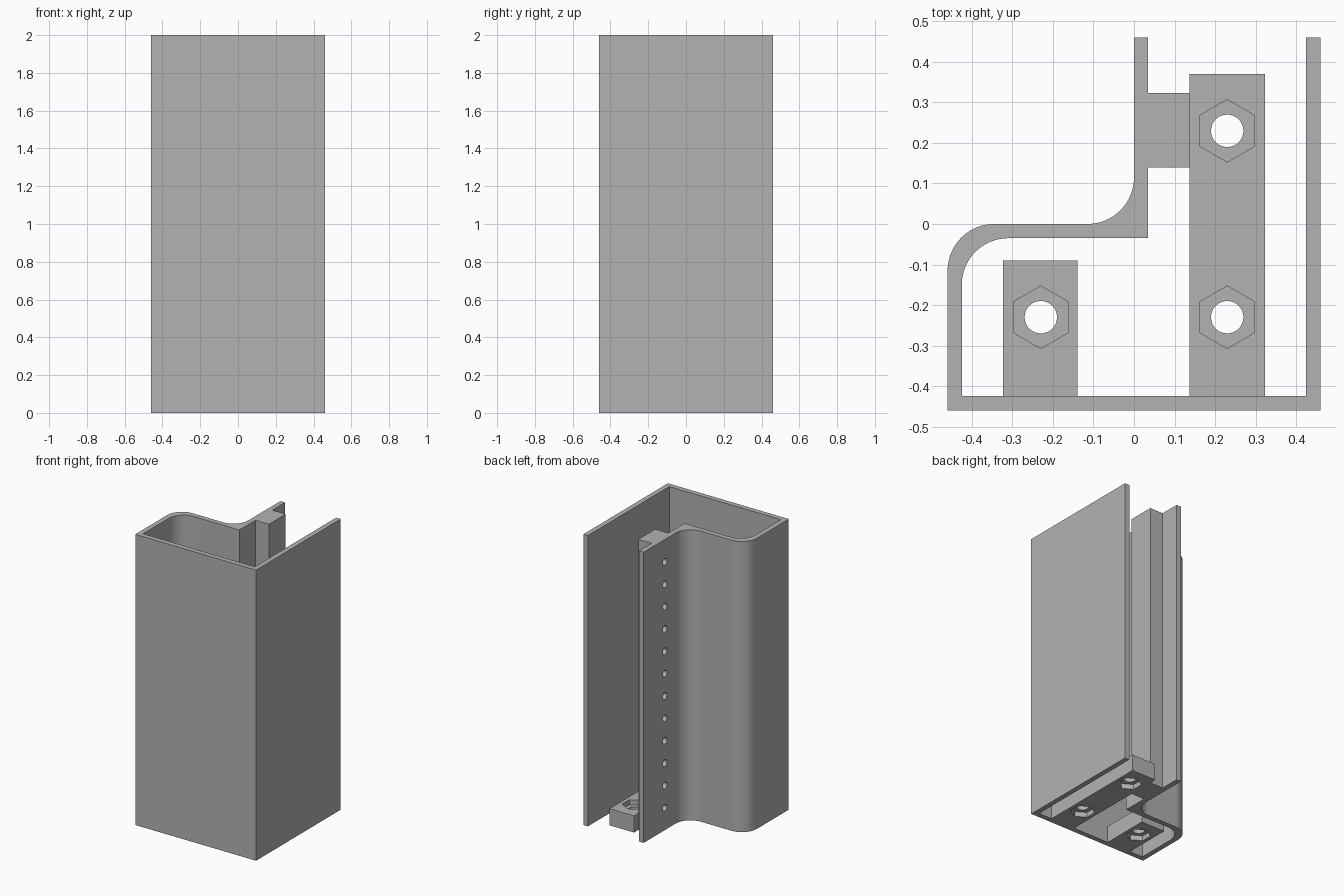
import bpy, bmesh, math
from mathutils import Matrix, Vector

if "Cube" in bpy.data.objects:
    bpy.data.objects.remove(bpy.data.objects["Cube"], do_unlink=True)

H = 2.0           # column height
R = 0.46          # half width
T = 0.035         # wall thickness
ARC = 0.115       # bend radius
TAB_H = 0.115     # fixing tab height
POCKET = 0.035    # nut pocket depth

grey = bpy.data.materials.new("plain grey")
grey.use_nodes = True
grey.diffuse_color = (0.45, 0.45, 0.45, 1)
grey.node_tree.nodes["Principled BSDF"].inputs["Base Color"].default_value = (0.45, 0.45, 0.45, 1)


def add_object(name, bm):
    bmesh.ops.recalc_face_normals(bm, faces=bm.faces)
    mesh = bpy.data.meshes.new(name)
    bm.to_mesh(mesh)
    bm.free()
    mesh.materials.append(grey)
    obj = bpy.data.objects.new(name, mesh)
    bpy.context.collection.objects.link(obj)
    return obj


def prism(name, outline, height):
    bm = bmesh.new()
    face = bm.faces.new([bm.verts.new((x, y, 0)) for x, y in outline])
    top = bmesh.ops.extrude_face_region(bm, geom=[face])["geom"]
    verts = [v for v in top if isinstance(v, bmesh.types.BMVert)]
    bmesh.ops.translate(bm, verts=verts, vec=(0, 0, height))
    return add_object(name, bm)


def cylinder(center, radius, depth, sides, rotation):
    bm = bmesh.new()
    bmesh.ops.create_cone(bm, cap_ends=True, segments=sides, radius1=radius, radius2=radius,
                          depth=depth, matrix=Matrix.Translation(center) @ rotation)
    return add_object("cutter", bm)


def cut(obj, cutters):
    bpy.context.view_layer.objects.active = obj
    for cutter in cutters:
        mod = obj.modifiers.new("cut", "BOOLEAN")
        mod.operation = "DIFFERENCE"
        mod.solver = "EXACT"
        mod.object = cutter
        bpy.ops.object.modifier_apply(modifier=mod.name)
        bpy.data.objects.remove(cutter, do_unlink=True)


def arc(cx, cy, radius, start, end, steps=16):
    angles = [math.radians(start + (end - start) * i / steps) for i in range(steps + 1)]
    return [(cx + radius * math.cos(a), cy + radius * math.sin(a)) for a in angles]


def smooth(obj):
    bpy.ops.object.select_all(action="DESELECT")
    obj.select_set(True)
    bpy.context.view_layer.objects.active = obj
    bpy.ops.object.shade_smooth_by_angle(angle=math.radians(30))


# Folded wall with its thick rib, as one extruded section
outline = [(-R, -R), (R, -R), (R, R), (R - T, R), (R - T, T - R), (T - R, T - R)]
outline += arc(T - R + ARC, -T - ARC, ARC, 180, 90)
outline += [(T, -T), (T, 0.14), (0.137, 0.14), (0.137, 0.323), (T, 0.323), (T, R), (0, R)]
outline += arc(-ARC, ARC, ARC, 0, -90)
outline += arc(-R + ARC, -ARC, ARC, 90, 180)
wall = prism("column_wall", outline, H)

# Row of blind holes in the rib
sideways = Matrix.Rotation(math.pi / 2, 4, "Y")
cut(wall, [cylinder(Vector((0.03, 0.23, H * k / 13)), 0.023, 0.14, 20, sideways)
           for k in range(1, 13)])
smooth(wall)


# Fixing tabs with bolt holes and a hexagonal pocket on both faces
def tab(name, x0, x1, y1, centers):
    y0 = T - R
    obj = prism(name, [(x0, y0), (x1, y0), (x1, y1), (x0, y1)], TAB_H)
    cutters = []
    for x, y in centers:
        for z in (0, TAB_H):
            cutters.append(cylinder(Vector((x, y, z)), 0.077, 2 * POCKET, 6, Matrix()))
        cutters.append(cylinder(Vector((x, y, TAB_H / 2)), 0.04, 0.3, 32, Matrix()))
    cut(obj, cutters)
    smooth(obj)


tab("long_tab", 0.137, 0.323, 0.37, [(0.23, 0.23), (0.23, -0.23)])
tab("short_tab", -0.323, -0.14, -0.09, [(-0.23, -0.23)])
